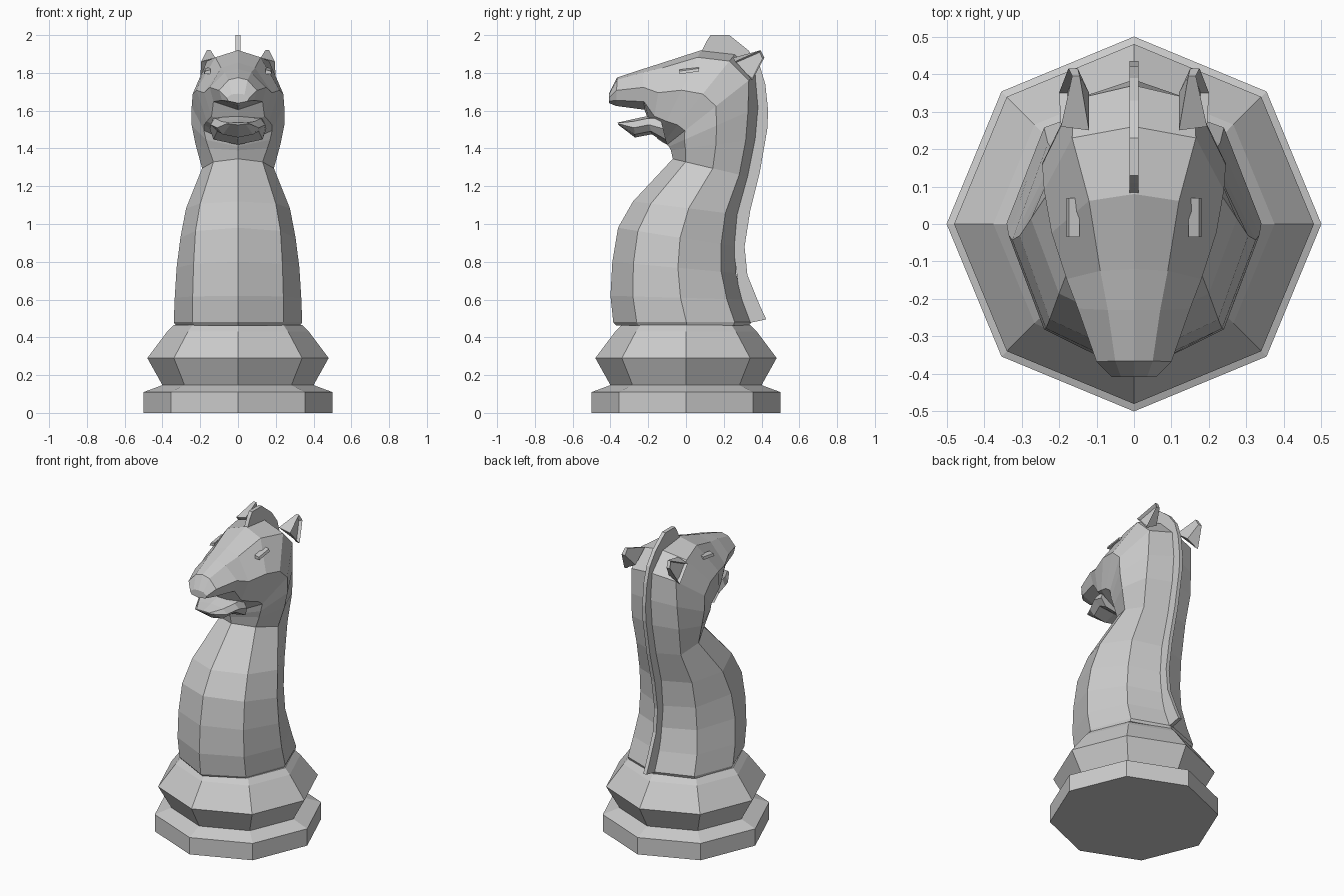
import bpy, bmesh, math
from mathutils import Vector


def finish(bm, name):
    bmesh.ops.recalc_face_normals(bm, faces=bm.faces)
    me = bpy.data.meshes.new(name)
    bm.to_mesh(me)
    bm.free()
    ob = bpy.data.objects.new(name, me)
    bpy.context.collection.objects.link(ob)
    return ob


def loft(name, rings):
    """Skin closed rings of points and cap both ends."""
    bm = bmesh.new()
    loops = [[bm.verts.new(p) for p in r] for r in rings]
    n = len(loops[0])
    for a, b in zip(loops, loops[1:]):
        for i in range(n):
            j = (i + 1) % n
            bm.faces.new((a[i], a[j], b[j], b[i]))
    bm.faces.new(loops[0])
    bm.faces.new(loops[-1])
    return finish(bm, name)


def section(fy, fz, by, bz, w1, w2, w3, t=(0.17, 0.53, 0.88)):
    """Symmetric octagon spanning a centre line from (fy, fz) to (by, bz)."""
    f, b = Vector((0, fy, fz)), Vector((0, by, bz))
    half = [f.lerp(b, k) + Vector((w, 0, 0)) for k, w in zip(t, (w1, w2, w3))]
    return [f] + half + [b] + [Vector((-p.x, p.y, p.z)) for p in reversed(half)]


# Turned octagonal base
profile = [(0.5, 0), (0.5, 0.11), (0.40, 0.147), (0.48, 0.29), (0.375, 0.43), (0.34, 0.465)]
loft("base", [[(r * math.cos(k * math.pi / 4), r * math.sin(k * math.pi / 4), z)
               for k in range(8)] for r, z in profile])

# Neck sections, front to back
neck = [
    (-.37, .463, .335, .463, .23, .33, .24),
    (-.385, .48, .345, .48, .24, .34, .24),
    (-.40, .62, .30, .60, .24, .335, .23),
    (-.39, .80, .265, .74, .235, .325, .21),
    (-.36, .98, .26, .88, .225, .305, .20),
    (-.28, 1.12, .275, 1.05, .20, .275, .19),
    (-.07, 1.345, .33, 1.25, .13, .19, .16),
    (-.08, 1.39, .37, 1.45, .155, .225, .17),
    (-.09, 1.41, .385, 1.62, .17, .245, .165),
]
# Head sections fan around the throat, then run to the muzzle
head = [
    (-.10, 1.42, .37, 1.79, .18, .245, .16),
    (-.12, 1.43, .26, 1.90, .18, .24, .165),
    (-.15, 1.45, .08, 1.92, .165, .22, .12),
    (-.18, 1.50, -.12, 1.855, .14, .18, .09),
    (-.22, 1.605, -.23, 1.82, .13, .15, .07),
    (-.37, 1.625, -.365, 1.775, .085, .10, .05),
    (-.408, 1.64, -.408, 1.69, .05, .06, .035),
]
loft("neck_and_head", [section(*r) for r in neck] +
     [section(*r, t=(0.2, 0.55, 0.92)) for r in head])

# Lower jaw
jaw = [
    (-.10, 1.42, -.14, 1.58, .13, .15, .13),
    (-.18, 1.475, -.21, 1.57, .11, .145, .12),
    (-.27, 1.458, -.28, 1.555, .08, .11, .09),
    (-.358, 1.525, -.362, 1.537, .04, .06, .045),
]
loft("lower_jaw", [section(*r) for r in jaw])

# Mane fin: outer edge from forelock to base, then back inside the neck
outer = [(.08, 1.91), (.11, 1.97), (.13, 2.0), (.23, 2.0), (.33, 1.92), (.39, 1.84),
         (.42, 1.74), (.435, 1.6), (.43, 1.5), (.39, 1.27), (.34, 1.07), (.31, .88),
         (.325, .73), (.39, .57), (.425, .495)]
inner = [(.33, .475), (.28, .65), (.25, .88), (.26, 1.05), (.32, 1.27), (.36, 1.5),
         (.37, 1.62), (.35, 1.78), (.25, 1.88)]
loft("mane", [[(x, y, z) for y, z in outer + inner] for x in (-.012, .012)])

# Ears with a hollow on the outer face, and eye slits
for side, s in (("left", -1), ("right", 1)):
    bm = bmesh.new()
    root = [(.12, .25, 1.88), (.195, .26, 1.86), (.20, .35, 1.76), (.12, .35, 1.80)]
    tip = [(.145, .395, 1.92), (.165, .395, 1.92), (.175, .415, 1.88), (.15, .415, 1.88)]
    a, b = ([bm.verts.new((s * x, y, z)) for x, y, z in pts] for pts in (root, tip))
    faces = [bm.faces.new((a[i], a[(i + 1) % 4], b[(i + 1) % 4], b[i])) for i in range(4)]
    bm.faces.new(a)
    bm.faces.new(b)
    bmesh.ops.recalc_face_normals(bm, faces=bm.faces)
    bmesh.ops.inset_region(bm, faces=[faces[1]], thickness=.008, depth=-.02)
    finish(bm, side + "_ear")

    loft(side + "_eye", [[(s * (.166 + dx), y, z + dz) for dx, dz in
                          ((-.02, -.01), (.014, -.012), (.008, .004), (-.02, .012))]
                         for y, z in ((-.035, 1.805), (.07, 1.82))])
